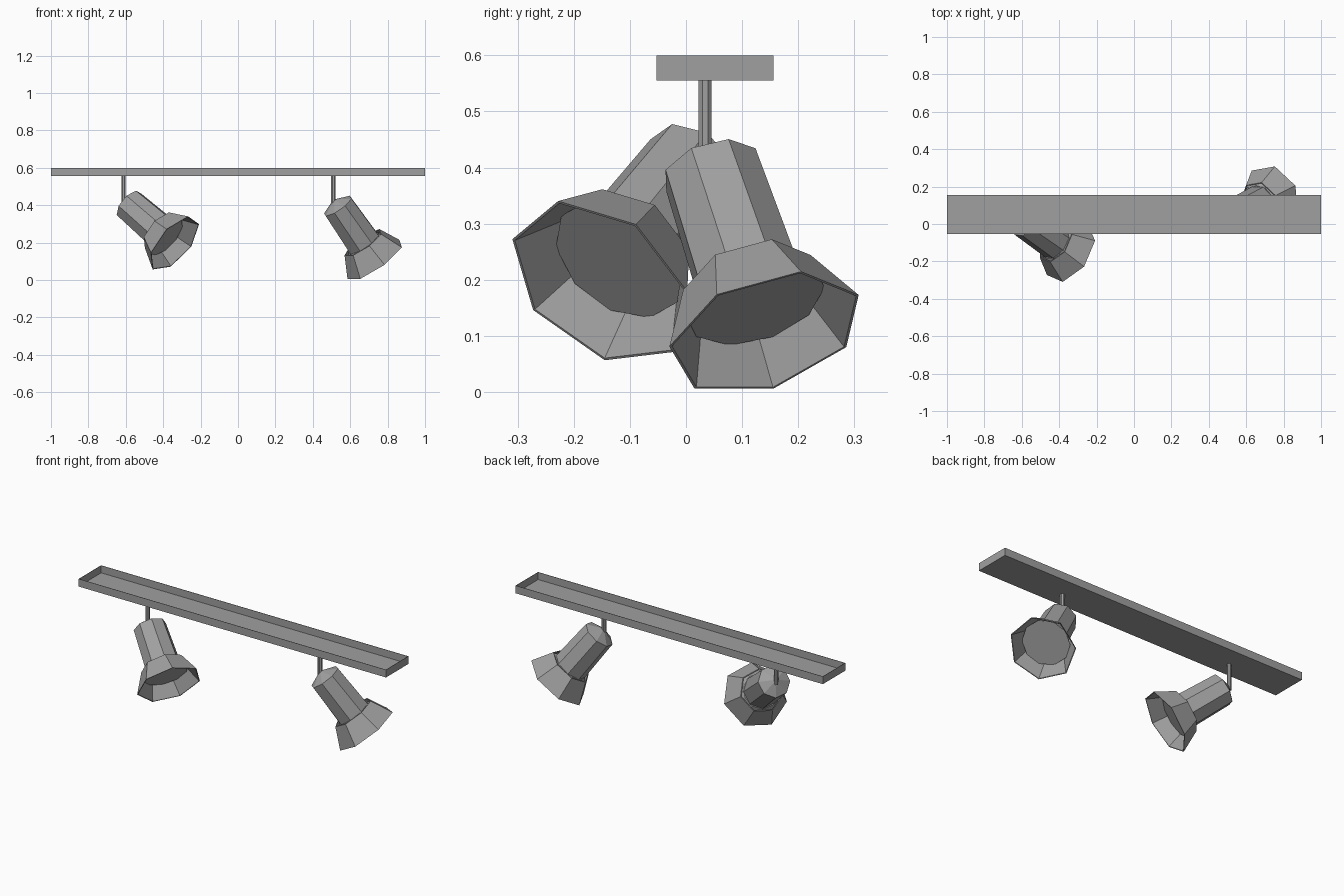
import bpy, bmesh, math
from mathutils import Vector

cube = bpy.data.objects.get("Cube")
if cube:
    bpy.data.objects.remove(cube, do_unlink=True)

grey = bpy.data.materials.new("grey_metal")
grey.use_nodes = True
colour = (0.35, 0.35, 0.35, 1)
grey.diffuse_color = colour
grey.node_tree.nodes["Principled BSDF"].inputs["Base Color"].default_value = colour


def finish(name, bm):
    bmesh.ops.remove_doubles(bm, verts=bm.verts, dist=1e-5)
    bmesh.ops.recalc_face_normals(bm, faces=bm.faces)
    mesh = bpy.data.meshes.new(name)
    bm.to_mesh(mesh)
    bm.free()
    mesh.materials.append(grey)
    obj = bpy.data.objects.new(name, mesh)
    bpy.context.collection.objects.link(obj)
    return obj


def lathe(name, origin, axis, side, profile, sides, closed=False):
    """Turn (radius, distance) pairs round an axis, first corner towards side."""
    w = axis.normalized()
    u = (side - w * side.dot(w)).normalized()
    v = w.cross(u)
    bm = bmesh.new()
    rings = []
    for r, t in profile:
        ring = []
        for i in range(sides):
            a = math.tau * i / sides
            ring.append(bm.verts.new(origin + w * t + (u * math.cos(a) + v * math.sin(a)) * r))
        rings.append(ring)
    pairs = list(zip(rings, rings[1:]))
    if closed:
        pairs.append((rings[-1], rings[0]))
    for a, b in pairs:
        for i in range(sides):
            j = (i + 1) % sides
            bm.faces.new((a[i], a[j], b[j], b[i]))
    if not closed:
        for ring in (rings[0], rings[-1]):
            if (ring[0].co - ring[1].co).length > 1e-4:
                bm.faces.new(ring)
    # Collapse rings of zero radius into single tips
    bmesh.ops.dissolve_degenerate(bm, dist=1e-5, edges=bm.edges)
    return finish(name, bm)


# Open-topped ceiling track
bm = bmesh.new()
bmesh.ops.create_cube(bm, size=1)
for vert in bm.verts:
    vert.co = Vector((vert.co.x * 2, vert.co.y * 0.209 + 0.0515, vert.co.z * 0.045 + 0.5775))
top = max(bm.faces, key=lambda f: f.calc_center_median().z)
bmesh.ops.delete(bm, geom=[top], context="FACES_ONLY")
track = finish("track", bm)
walls = track.modifiers.new("walls", "SOLIDIFY")
walls.thickness = 0.003
walls.offset = -1


def lamp(prefix, x, mouth, corner):
    tip = Vector((x, 0.033, 0.43))
    axis = mouth - tip
    end = axis.length
    # Hanging rod
    lathe(prefix + "_rod", Vector((x, 0.034, 0.405)), Vector((0, 0, 1)),
          Vector((0.92, 0.38, 0)), [(0.0125, 0), (0.0125, 0.151)], 8)
    # Tapered body with a pointed back
    lathe(prefix + "_body", tip, axis, corner,
          [(0, 0), (0.09, 0.043), (0.098, end - 0.09)], 8)
    # Lens dish seated inside the shade
    lathe(prefix + "_lens", tip, axis, corner,
          [(0.098, end - 0.115), (0.129, end - 0.072)], 10)
    # Seven-sided flared shade
    lathe(prefix + "_shade", tip, axis, corner,
          [(0.121, end - 0.118), (0.18, end), (0.175, end), (0.116, end - 0.118)], 7, True)


lamp("right_lamp", -0.612, Vector((-0.341, -0.152, 0.195)), Vector((0.071, -0.073, 0.143)))
lamp("left_lamp", 0.51, Vector((0.735, 0.142, 0.105)), Vector((0.128, 0.063, 0.112)))
